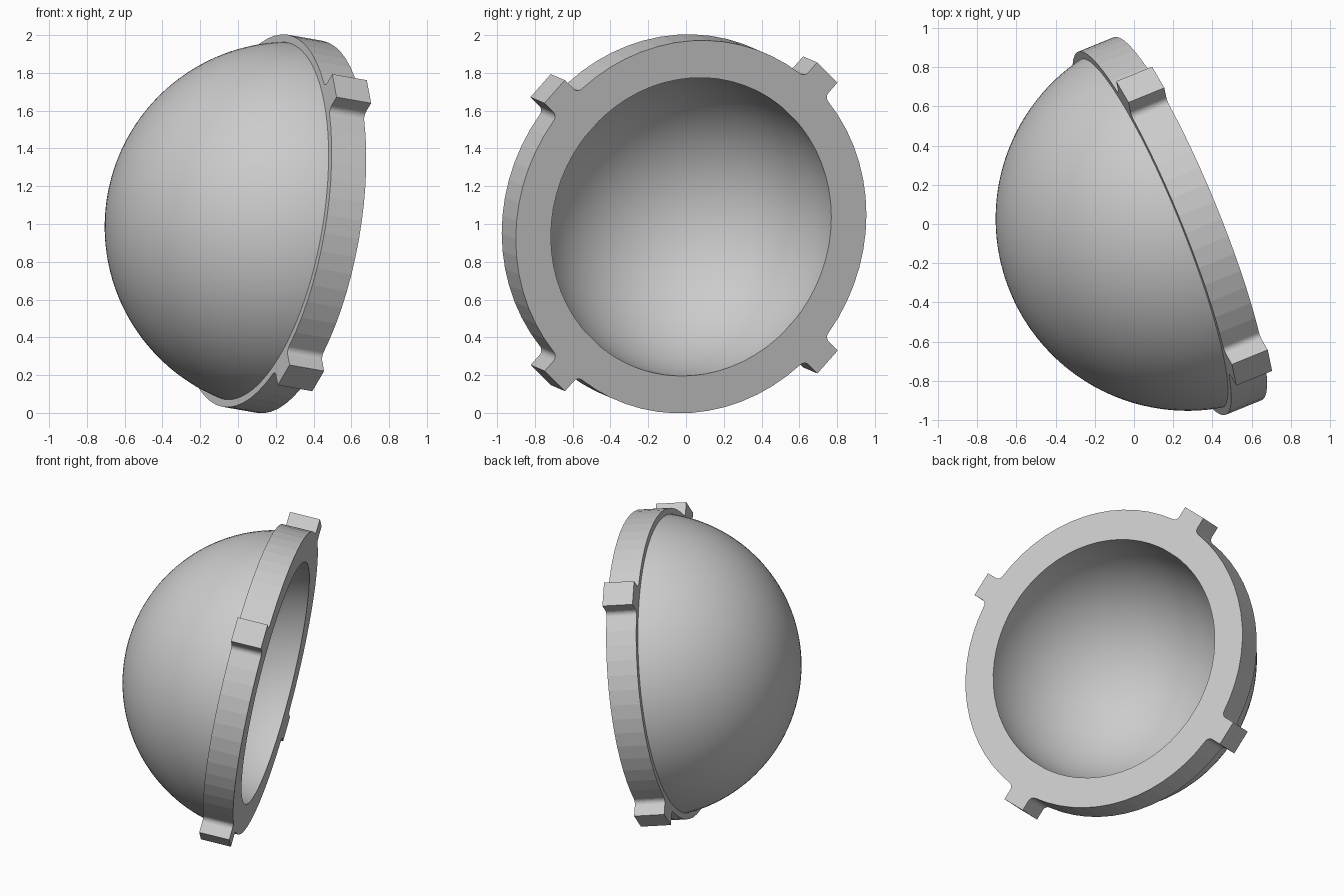
import bpy, bmesh, math
from mathutils import Vector, Matrix

cube = bpy.data.objects.get("Cube")
if cube:
    bpy.data.objects.remove(cube)

grey = bpy.data.materials.new("plain grey")
grey.use_nodes = True
colour = (0.6, 0.6, 0.6, 1)
grey.diffuse_color = colour
grey.node_tree.nodes["Principled BSDF"].inputs["Base Color"].default_value = colour

# Tilted frame: z along the opening's axis, x through a pair of tabs
n = Vector((0.914, 0.372, -0.16)).normalized()
u = Vector((-0.15, 0.72, 0.815))
u = (u - n * u.dot(n)).normalized()
v = n.cross(u)
frame = Matrix.Translation((0.274, 0.027, 0.985)) @ Matrix((u, v, n)).transposed().to_4x4()

OUTER, INNER, RIM, TAB = 0.98, 0.8, 1.0, 1.1
DEPTH, HALF, FILLET = 0.2, 0.082, 0.035


def finish(bm, name):
    bmesh.ops.recalc_face_normals(bm, faces=bm.faces)
    mesh = bpy.data.meshes.new(name)
    bm.to_mesh(mesh)
    bm.free()
    obj = bpy.data.objects.new(name, mesh)
    bpy.context.collection.objects.link(obj)
    mesh.materials.append(grey)
    obj.matrix_world = frame
    return obj


# Hollow bowl: inner and outer arcs spun round the axis
def arc(radius, start, steps=32):
    return [Vector((radius * math.cos(a), 0, -radius * math.sin(a)))
            for a in (start + (math.pi / 2 - start) * i / steps for i in range(steps + 1))]


bm = bmesh.new()
profile = arc(INNER, 0)[::-1] + arc(OUTER, 0.1)
verts = [bm.verts.new(p) for p in profile]
edges = [bm.edges.new(pair) for pair in zip(verts, verts[1:])]
bmesh.ops.spin(bm, geom=verts + edges, cent=(0, 0, 0), axis=(0, 0, 1),
               angle=math.tau, steps=96, use_duplicate=False)
bmesh.ops.remove_doubles(bm, verts=bm.verts, dist=0.0005)
bowl = finish(bm, "bowl")
bpy.context.view_layer.objects.active = bowl
bowl.select_set(True)
bpy.ops.object.shade_smooth_by_angle(angle=math.radians(35))
bowl.select_set(False)


# Rim outline: four quarters, each a filleted tab followed by an arc
def quarter():
    cy = HALF + FILLET
    cx = math.sqrt((RIM + FILLET) ** 2 - cy ** 2)
    touch = math.atan2(cy, cx)
    side = [Vector((TAB, HALF, 0))]
    for i in range(7):
        a = -math.pi / 2 - (math.pi / 2 - touch) * i / 6
        side.append(Vector((cx + FILLET * math.cos(a), cy + FILLET * math.sin(a), 0)))
    mirrored = [Vector((p.x, -p.y, 0)) for p in reversed(side)]
    gap = math.pi / 2 - 2 * touch
    curve = [Vector((RIM * math.cos(a), RIM * math.sin(a), 0))
             for a in (touch + gap * i / 14 for i in range(1, 14))]
    return mirrored + side + curve


outline = [Matrix.Rotation(k * math.pi / 2, 3, 'Z') @ p for k in range(4) for p in quarter()]

bm = bmesh.new()
down = Vector((0, 0, -DEPTH))
loops = [[bm.verts.new(p) for p in ring] for ring in (
    [p.normalized() * INNER for p in outline],
    outline,
    [p + down for p in outline],
    [p.normalized() * 0.9 + down for p in outline])]
for a, b in zip(loops, loops[1:] + loops[:1]):
    for i in range(len(outline)):
        j = (i + 1) % len(outline)
        bm.faces.new((a[i], a[j], b[j], b[i]))
finish(bm, "tabbed_rim")
